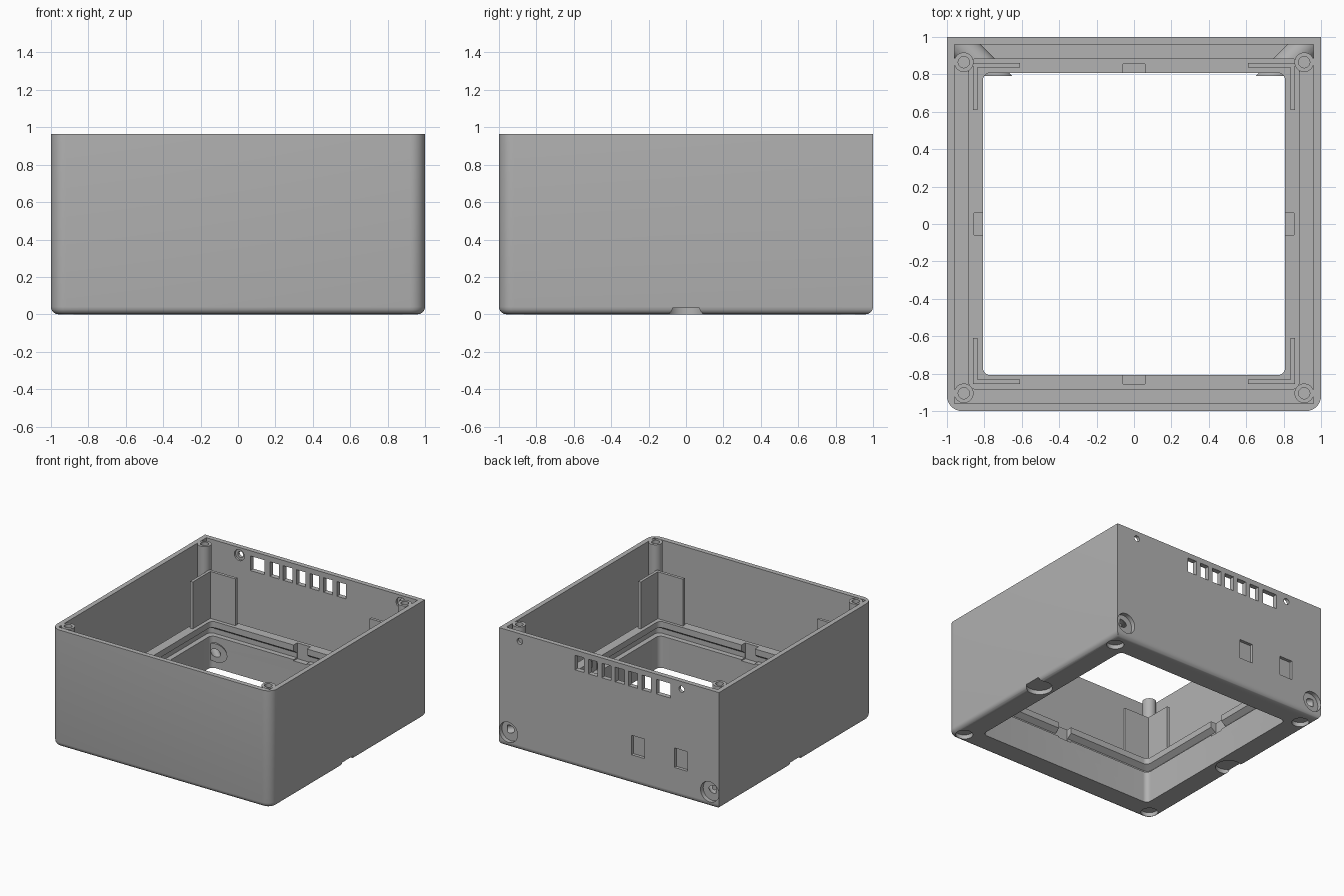
import bpy, bmesh
from math import pi, sin, cos
from mathutils import Matrix, Vector

if "Cube" in bpy.data.objects:
    bpy.data.objects.remove(bpy.data.objects["Cube"])

grey = bpy.data.materials.new("grey plastic")
grey.use_nodes = True
COLOUR = (0.45, 0.45, 0.45, 1)
grey.diffuse_color = COLOUR
grey.node_tree.nodes["Principled BSDF"].inputs["Base Color"].default_value = COLOUR

H, WALL, FLOOR = 0.963, 0.96, 0.04


def make(name, bm):
    bmesh.ops.recalc_face_normals(bm, faces=bm.faces)
    me = bpy.data.meshes.new(name)
    bm.to_mesh(me)
    bm.free()
    me.materials.append(grey)
    ob = bpy.data.objects.new(name, me)
    bpy.context.collection.objects.link(ob)
    return ob


def box(name, lo, hi):
    bm = bmesh.new()
    lo, hi = Vector(lo), Vector(hi)
    bmesh.ops.create_cube(bm, size=1, matrix=Matrix.Translation((lo + hi) / 2)
                          @ Matrix.Diagonal((*(hi - lo), 1)))
    return make(name, bm)


def rod_mesh(a, b, r, r2=None, seg=32):
    a, b = Vector(a), Vector(b)
    bm = bmesh.new()
    rot = (b - a).to_track_quat('Z', 'Y').to_matrix().to_4x4()
    bmesh.ops.create_cone(bm, cap_ends=True, segments=seg, radius1=r, radius2=r2 or r,
                          depth=(b - a).length, matrix=Matrix.Translation((a + b) / 2) @ rot)
    return bm


def rod(name, a, b, r, r2=None):
    return make(name, rod_mesh(a, b, r, r2))


def outline(half, z, front_r, back_r):
    # square outline whose front and back corners have their own radius
    pts = []
    for i, (sx, sy) in enumerate([(1, 1), (-1, 1), (-1, -1), (1, -1)]):
        r = back_r if sy > 0 else front_r
        n = 8 if r > 0 else 0
        for k in range(n + 1):
            t = (i + k / max(n, 1)) * pi / 2
            pts.append((sx * (half - r) + r * cos(t), sy * (half - r) + r * sin(t), z))
    return pts


def loft(name, loops, ring=False):
    bm = bmesh.new()
    rows = [[bm.verts.new(p) for p in loop] for loop in loops]
    n = len(rows[0])
    pairs = list(zip(rows, rows[1:])) + ([(rows[-1], rows[0])] if ring else [])
    for a, b in pairs:
        for i in range(n):
            j = (i + 1) % n
            bm.faces.new((a[i], a[j], b[j], b[i]))
    if not ring:
        bm.faces.new(rows[0])
        bm.faces.new(rows[-1])
    return make(name, bm)


def cut(ob, cutters, keep=False):
    for c in cutters:
        c.hide_render = True
        m = ob.modifiers.new("cut", 'BOOLEAN')
        m.operation, m.solver, m.object = 'DIFFERENCE', 'EXACT', c
    dg = bpy.context.evaluated_depsgraph_get()
    me = bpy.data.meshes.new_from_object(ob.evaluated_get(dg))
    ob.modifiers.clear()
    ob.data = me
    if not keep:
        for c in cutters:
            bpy.data.objects.remove(c)


parts = []

# Outer shell with a rounded bottom edge and rounded front corners
R = 0.04
steps = [(R * (1 - sin(t)), R * (1 - cos(t))) for t in [k * pi / 8 for k in range(5)]]
loops = [outline(1 - i, z, 0.08 - i, 0) for i, z in steps] + [outline(1, H, 0.08, 0)]
shell = loft("case_shell", loops)

cutters = [
    box("cavity", (-WALL, -WALL, FLOOR), (WALL, WALL, 2)),
    loft("floor_opening", [outline(0.808, z, 0.04, 0.04) for z in (-0.1, 0.1)]),
    box("large_port", (-0.56, 0.9, 0.8), (-0.43, 1.1, 0.92)),
]
# Row of six narrow ports
for i in range(6):
    x = -0.342 + i * 0.122
    cutters.append(box("port", (x - 0.041, 0.9, 0.8), (x + 0.041, 1.1, 0.92)))
# Shallow pockets in the back
for x in (-0.265, -0.655):
    cutters.append(box("pocket", (x - 0.06, 0.975, 0.24), (x + 0.06, 1.1, 0.4)))
# Small screw holes in the back, wider on the inside
for x in (-0.66, 0.81):
    cutters.append(rod("screw_hole", (x, 0.9, 0.9), (x, 1.1, 0.9), 0.025))
    cutters.append(rod("screw_seat", (x, 0.9, 0.9), (x, 0.975, 0.9), 0.045))
# Foot recesses, side grips and back counterbores
posts = [(s * 0.91, y) for s in (-1, 1) for y in (0.865, -0.905)]
for x, y in posts:
    cutters.append(rod("foot_recess", (x, y, -0.1), (x, y, 0.035), 0.065))
for s in (-1, 1):
    cutters.append(rod("grip_recess", (s * 0.93, 0, -0.1), (s * 0.93, 0, 0.035), 0.1))
    cutters.append(rod("counterbore", (s * 0.915, 0.965, 0.125), (s * 0.915, 1.1, 0.125), 0.083))
cut(shell, cutters)
parts.append(shell)

# Inner frame with a groove under its lip
profile = [(0.885, FLOOR), (0.885, 0.38), (0.808, 0.38), (0.808, 0.33), (0.85, 0.3),
           (0.85, 0.26), (0.808, 0.26), (0.808, FLOOR)]
frame = loft("inner_frame", [outline(h, z, 0.04, 0.04) for h, z in profile], ring=True)
notches = []
for s in (-1, 1):
    for ax in (0, 1):
        c, e = [0.06] * 3, [0.06] * 3
        c[ax], e[ax] = s * 0.82, 0.035
        c[1 - ax], c[2] = 0, 0.33
        e[2] = 0.08
        notches.append(box("notch", [p - q for p, q in zip(c, e)], [p + q for p, q in zip(c, e)]))
cut(frame, notches)
parts.append(frame)

# Slanted screw bosses in the back corners, each with a through hole
for s, side in ((-1, "right"), (1, "left")):
    Z = 0.135
    bm = rod_mesh((s * 0.6, 0.634, Z), (s * 1.1, 1.134, Z), 0.075)
    for co, no in (((0, 0.79, 0), (0, -1, 0)), ((0, WALL, 0), (0, 1, 0)),
                   ((s * 0.97, 0, 0), (s, 0, 0)), ((0, 0, 0.03), (0, 0, -1))):
        geom = bm.verts[:] + bm.edges[:] + bm.faces[:]
        res = bmesh.ops.bisect_plane(bm, geom=geom, plane_co=co, plane_no=no, clear_outer=True)
        edges = [g for g in res["geom_cut"] if isinstance(g, bmesh.types.BMEdge)]
        if edges:
            bmesh.ops.holes_fill(bm, edges=edges, sides=0)
    boss = make(side + "_screw_boss", bm)
    hole = rod("boss_hole", (s * 0.68, 0.714, Z), (s * 0.94, 0.974, Z), 0.032)
    for ob in (boss, frame, shell):
        cut(ob, [hole], keep=True)
    bpy.data.objects.remove(hole)
    parts.append(boss)

# Corner posts with screw holes in the top
for x, y in posts:
    post = rod("corner_post", (x, y, 0.036), (x, y, H), 0.052)
    cut(post, [rod("post_hole", (x, y, H - 0.3), (x, y, 1.1), 0.03)])
    parts.append(post)

# L-shaped corner brackets standing on the frame
for sx in (-1, 1):
    for sy in (-1, 1):
        y1 = 0.862 if sy > 0 else 0.855
        bm = bmesh.new()
        ell = [(0.862, y1), (0.61, y1), (0.61, y1 - 0.024), (0.838, y1 - 0.024),
               (0.838, 0.61), (0.862, 0.61)]
        face = bm.faces.new([bm.verts.new((sx * a, sy * b, 0.37)) for a, b in ell])
        up = bmesh.ops.extrude_face_region(bm, geom=[face])["geom"]
        bmesh.ops.translate(bm, vec=(0, 0, 0.395),
                            verts=[v for v in up if isinstance(v, bmesh.types.BMVert)])
        parts.append(make("corner_bracket", bm))

# Smooth the round surfaces, keep the edges crisp
bpy.ops.object.select_all(action='DESELECT')
for ob in parts:
    ob.select_set(True)
bpy.context.view_layer.objects.active = shell
bpy.ops.object.shade_smooth_by_angle(angle=0.5)
